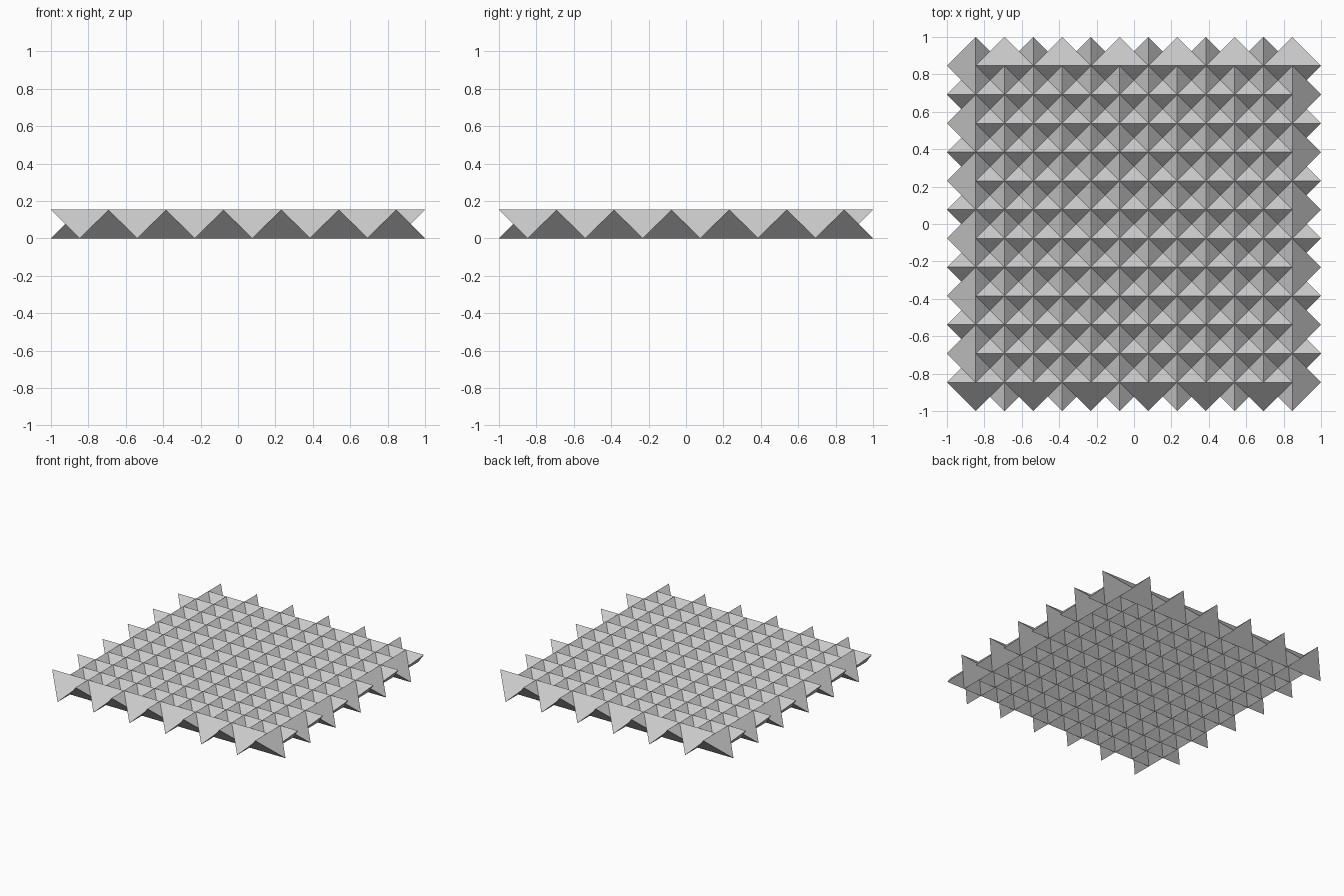
import bpy, bmesh

cube = bpy.data.objects.get("Cube")
if cube:
    bpy.data.objects.remove(cube, do_unlink=True)

COUNT = 12                 # blocks along each side
S = 2 / (COUNT + 1)        # block spacing, also the plate height
START = -1 + S             # centre of the first block

# One plain grey for the whole assembly
grey = bpy.data.materials.new("light_grey")
grey.use_nodes = True
colour = (0.6, 0.6, 0.6, 1)
grey.diffuse_color = colour
grey.node_tree.nodes["Principled BSDF"].inputs["Base Color"].default_value = colour


def add_tetrahedron(bm, cx, cy, top_along_x):
    """Wedge block: a top ridge crossing a bottom ridge at right angles."""
    dx, dy = (S, 0) if top_along_x else (0, S)
    a = bm.verts.new((cx - dx, cy - dy, S))
    b = bm.verts.new((cx + dx, cy + dy, S))
    c = bm.verts.new((cx - dy, cy - dx, 0))
    d = bm.verts.new((cx + dy, cy + dx, 0))
    for tri in ((a, b, c), (a, b, d), (a, c, d), (b, c, d)):
        bm.faces.new(tri)


# Repeating unit: two by two blocks with alternating ridge directions
bm = bmesh.new()
for i in range(2):
    for j in range(2):
        add_tetrahedron(bm, START + i * S, START + j * S, (i + j) % 2 == 0)
bmesh.ops.recalc_face_normals(bm, faces=bm.faces)
mesh = bpy.data.meshes.new("interlocking_blocks")
bm.to_mesh(mesh)
bm.free()
mesh.materials.append(grey)

plate = bpy.data.objects.new("interlocking_blocks", mesh)
bpy.context.collection.objects.link(plate)

# Repeat the unit in both directions to fill the square plate
for name, offset in (("columns", (2 * S, 0, 0)), ("rows", (0, 2 * S, 0))):
    array = plate.modifiers.new(name, 'ARRAY')
    array.count = COUNT // 2
    array.use_relative_offset = False
    array.use_constant_offset = True
    array.constant_offset_displace = offset
